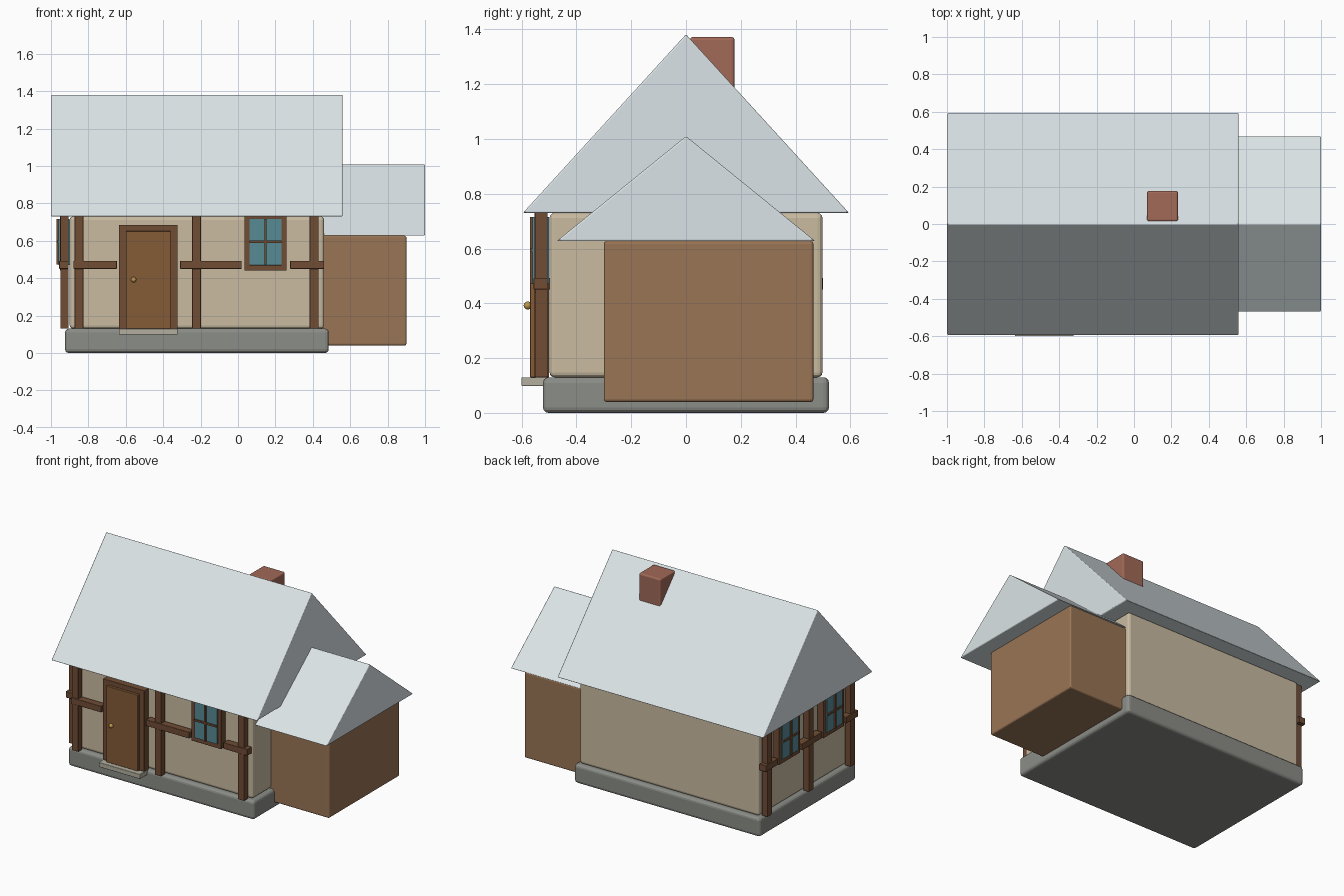
import bpy, bmesh
from mathutils import Vector

if "Cube" in bpy.data.objects:
    bpy.data.objects.remove(bpy.data.objects["Cube"])


def mat(name, r, g, b):
    m = bpy.data.materials.new(name)
    lin = [(c / 255) ** 2.2 for c in (r, g, b)]
    m.diffuse_color = (*lin, 1)
    m.use_nodes = True
    m.node_tree.nodes["Principled BSDF"].inputs["Base Color"].default_value = m.diffuse_color
    return m


SLATE = mat("pale_roof", 218, 227, 230)
PLASTER = mat("plaster", 200, 186, 160)
STONE = mat("stone", 138, 140, 134)
STEP = mat("step_stone", 178, 174, 158)
TIMBER = mat("timber", 112, 78, 56)
DOOR = mat("door_wood", 132, 92, 58)
PLANK = mat("plank", 152, 116, 86)
BRICK = mat("brick", 160, 105, 88)
GLASS = mat("glass", 88, 138, 148)
BRASS = mat("brass", 190, 150, 80)


def finish(name, bm, material, bevel):
    bmesh.ops.recalc_face_normals(bm, faces=bm.faces)
    me = bpy.data.meshes.new(name)
    bm.to_mesh(me)
    bm.free()
    me.materials.append(material)
    ob = bpy.data.objects.new(name, me)
    bpy.context.collection.objects.link(ob)
    if bevel:
        mod = ob.modifiers.new("soft_edges", 'BEVEL')
        mod.width, mod.segments = bevel, 3
        mod.limit_method = 'ANGLE'
    return ob


def box(name, x, y, z, material, bevel=0.003):
    bm = bmesh.new()
    bmesh.ops.create_cube(bm, size=1)
    for v in bm.verts:
        v.co = Vector([(r[0] + r[1]) / 2 + c * (r[1] - r[0])
                       for c, r in zip(v.co, (x, y, z))])
    return finish(name, bm, material, bevel)


def gable_roof(name, x, half, eave, ridge):
    # solid triangular prism along x
    bm = bmesh.new()
    tri = [bm.verts.new((x[0], py, pz))
           for py, pz in ((-half, eave), (half, eave), (0, ridge))]
    face = bm.faces.new(tri)
    ext = bmesh.ops.extrude_face_region(bm, geom=[face], use_keep_orig=True)
    for g in ext["geom"]:
        if isinstance(g, bmesh.types.BMVert):
            g.co.x = x[1]
    return finish(name, bm, SLATE, 0.006)


# main masses
box("foundation", (-0.925, 0.485), (-0.522, 0.522), (0, 0.13), STONE, 0.02)
box("walls", (-0.9, 0.46), (-0.498, 0.498), (0.13, 0.73), PLASTER, 0.018)
box("side_wing", (0.4, 0.9), (-0.3, 0.465), (0.04, 0.627), PLANK, 0.01)
gable_roof("main_roof", (-1.0, 0.56), 0.595, 0.73, 1.382)
gable_roof("wing_roof", (0.40, 1.0), 0.472, 0.627, 1.01)
box("chimney", (0.07, 0.235), (0.015, 0.177), (1.05, 1.372), BRICK, 0.01)


# facade parts: u runs along the wall, d is distance out from the wall
def facade_box(name, side, u, d, z, material, bevel=0.003):
    if side == "front":
        return box(name, u, (-0.5 - d[1], -0.5 - d[0]), z, material, bevel)
    return box(name, (-0.9 - d[1], -0.9 - d[0]), u, z, material, bevel)


BEAM = (0.006, 0.053)


def window(side, c):
    n = side + "_window"
    w, z0, z1 = 0.113, 0.44, 0.735
    for s in (-1, 1):
        a, b = sorted((c + s * w, c + s * (w - 0.028)))
        facade_box(n + "_jamb", side, (a, b), BEAM, (z0, z1), TIMBER)
    facade_box(n + "_sill", side, (c - w, c + w), BEAM, (z0, z0 + 0.03), TIMBER)
    facade_box(n + "_head", side, (c - w, c + w), BEAM, (z1 - 0.02, z1), TIMBER)
    facade_box(n + "_glass", side, (c - 0.085, c + 0.085), (0.0, 0.06),
               (0.47, 0.715), GLASS, 0)
    facade_box(n + "_mullion", side, (c - 0.006, c + 0.006), (0.05, 0.07),
               (0.472, 0.715), TIMBER, 0)
    facade_box(n + "_crossbar", side, (c - 0.085, c + 0.085), (0.05, 0.069),
               (0.588, 0.6), TIMBER, 0)


def frame(side, posts, rails, windows):
    for p in posts:
        facade_box(side + "_post", side, (p - 0.024, p + 0.024),
                   (0.006, 0.05), (0.13, 0.735), TIMBER)
    for r in rails:
        facade_box(side + "_rail", side, r, (0.006, 0.056), (0.45, 0.493), TIMBER)
    for c in windows:
        window(side, c)


frame("front", (-0.85, -0.222, 0.407),
      ((-0.88, -0.648), (-0.31, 0.02), (0.278, 0.46)), (0.147,))
frame("left", (-0.45, 0, 0.45),
      ((-0.5, -0.37), (-0.11, 0.11), (0.37, 0.5)), (-0.24, 0.24))

# door, its surround, knob and step
for a, b in ((-0.637, -0.597), (-0.363, -0.323)):
    facade_box("door_jamb", "front", (a, b), BEAM, (0.13, 0.685), TIMBER)
facade_box("door_lintel", "front", (-0.637, -0.323), BEAM, (0.65, 0.685), TIMBER)
facade_box("door", "front", (-0.6, -0.36), (0.0, 0.07), (0.13, 0.652), DOOR)
box("doorstep", (-0.637, -0.323), (-0.6, -0.5), (0.098, 0.13), STEP)

bm = bmesh.new()
bmesh.ops.create_uvsphere(bm, u_segments=16, v_segments=10, radius=0.0145)
for v in bm.verts:
    v.co += Vector((-0.558, -0.578, 0.392))
for f in bm.faces:
    f.smooth = True
finish("door_knob", bm, BRASS, 0)
